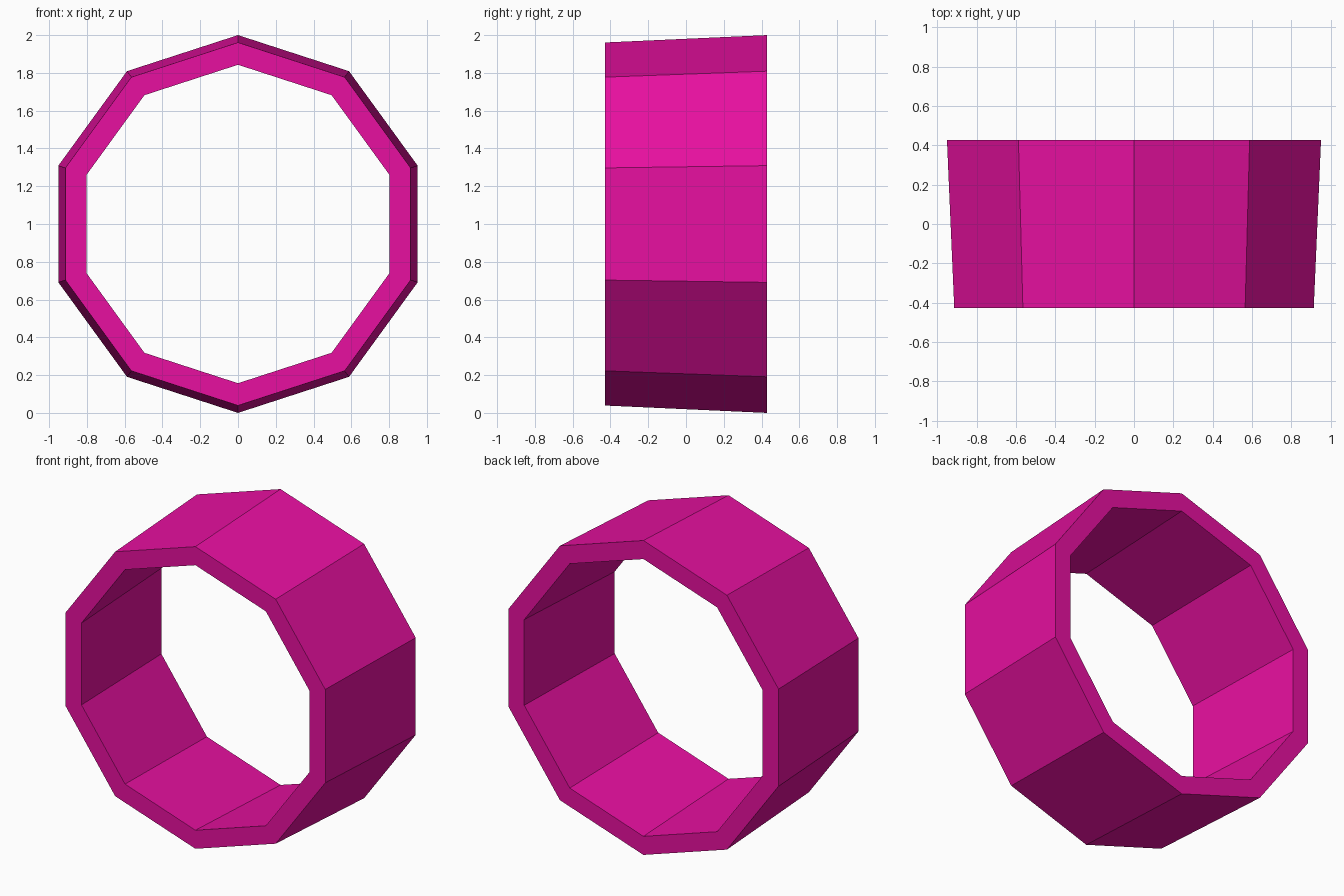
import bpy
import bmesh
from math import tau
from mathutils import Vector

cube = bpy.data.objects.get("Cube")
if cube:
    bpy.data.objects.remove(cube, do_unlink=True)

SIDES = 10
HALF_DEPTH = 0.428
WALL = 0.118
FRONT_RADIUS, BACK_RADIUS = 0.961, 1.0

# Flat magenta
magenta = bpy.data.materials.new("magenta")
magenta.use_nodes = True
colour = (0.8, 0.005, 0.35, 1.0)
magenta.diffuse_color = colour
magenta.node_tree.nodes["Principled BSDF"].inputs["Base Color"].default_value = colour

# Tapered ring: wall cross-section spun about the y axis, a corner at the top
bm = bmesh.new()
section = [
    (-HALF_DEPTH, FRONT_RADIUS),
    (HALF_DEPTH, BACK_RADIUS),
    (HALF_DEPTH, BACK_RADIUS - WALL),
    (-HALF_DEPTH, FRONT_RADIUS - WALL),
]
verts = [bm.verts.new((0, y, r)) for y, r in section]
edges = [bm.edges.new((verts[i], verts[(i + 1) % 4])) for i in range(4)]
bmesh.ops.spin(bm, geom=verts + edges, cent=(0, 0, 0), axis=(0, 1, 0),
               angle=tau, steps=SIDES, use_merge=False)
bmesh.ops.remove_doubles(bm, verts=bm.verts, dist=0.0001)
bmesh.ops.recalc_face_normals(bm, faces=bm.faces)
bmesh.ops.translate(bm, verts=bm.verts, vec=Vector((0, 0, BACK_RADIUS)))

mesh = bpy.data.meshes.new("tapered_ring")
bm.to_mesh(mesh)
bm.free()
mesh.materials.append(magenta)
ring = bpy.data.objects.new("tapered_ring", mesh)
bpy.context.collection.objects.link(ring)
